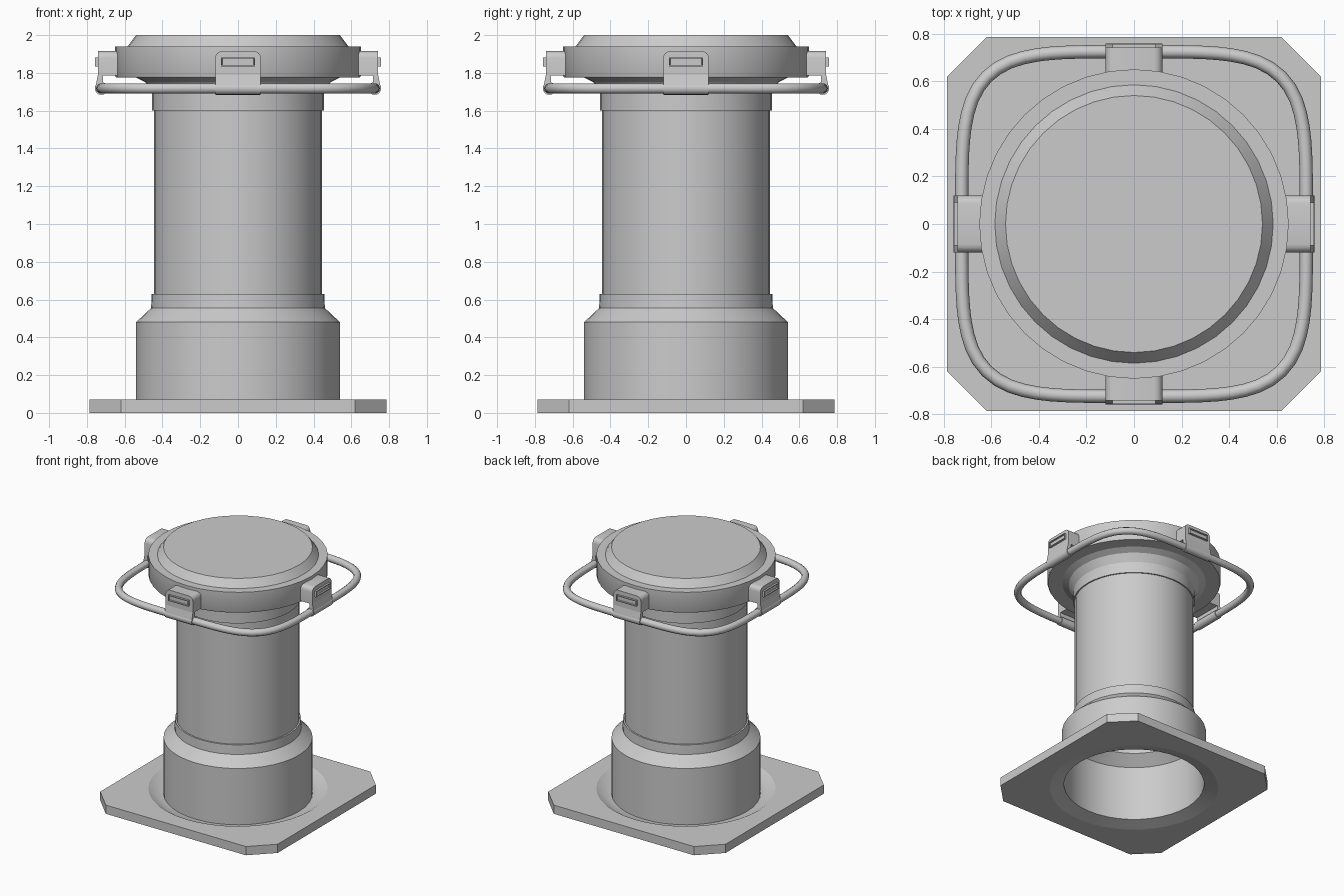
import bpy, bmesh, math
from mathutils import Matrix

if "Cube" in bpy.data.objects:
    bpy.data.objects.remove(bpy.data.objects["Cube"])

SEG = 40

def finish(bm, name, angle=30):
    bmesh.ops.remove_doubles(bm, verts=bm.verts, dist=1e-5)
    bmesh.ops.recalc_face_normals(bm, faces=bm.faces)
    me = bpy.data.meshes.new(name)
    bm.to_mesh(me)
    bm.free()
    ob = bpy.data.objects.new(name, me)
    bpy.context.collection.objects.link(ob)
    bpy.ops.object.select_all(action='DESELECT')
    ob.select_set(True)
    bpy.context.view_layer.objects.active = ob
    bpy.ops.object.shade_smooth_by_angle(angle=math.radians(angle))
    return ob

def lathe(name, profile):
    """Spin an (r, z) profile around the z axis."""
    bm = bmesh.new()
    vs = [bm.verts.new((r, 0, z)) for r, z in profile]
    es = [bm.edges.new(p) for p in zip(vs, vs[1:])]
    bmesh.ops.spin(bm, geom=vs + es, cent=(0, 0, 0), axis=(0, 0, 1),
                   angle=2 * math.pi, steps=SEG, use_duplicate=False)
    return finish(bm, name)

def loop(bm, pts):
    vs = [bm.verts.new(p) for p in pts]
    return vs, [bm.edges.new((vs[i], vs[(i + 1) % len(vs)])) for i in range(len(vs))]

# Base plate: chamfered square with a round opening
bm = bmesh.new()
a, c = 0.785, 0.62
octagon = [(a, -c), (a, c), (c, a), (-c, a), (-a, c), (-a, -c), (-c, -a), (c, -a)]
rims = []
for z, r in ((0, 0.63), (0.07, 0.65)):
    outer, e1 = loop(bm, [(x, y, z) for x, y in octagon])
    _, e2 = loop(bm, [(r * math.cos(2 * math.pi * i / SEG), r * math.sin(2 * math.pi * i / SEG), z)
                      for i in range(SEG)])
    bmesh.ops.triangle_fill(bm, edges=e1 + e2, use_beauty=True)
    rims.append(outer)
for i in range(8):
    j = (i + 1) % 8
    bm.faces.new((rims[0][i], rims[0][j], rims[1][j], rims[1][i]))
finish(bm, "base_plate")

# Hollow column: groove in the plate, foot, shoulder, tube, neck, then the inside
lathe("column", [(0.65, 0.07), (0.59, 0.035), (0.54, 0.03), (0.54, 0.48), (0.46, 0.555),
                 (0.457, 0.63), (0.445, 0.63), (0.445, 1.6), (0.455, 1.6), (0.455, 1.69),
                 (0.49, 1.75), (0.54, 1.776)])
lathe("column_inside", [(0.63, 0), (0.525, 0.028), (0.525, 0.475), (0.44, 0.55), (0.435, 1.76), (0, 1.76)])

# Lid
lathe("lid", [(0.435, 1.775), (0.645, 1.775), (0.65, 1.785), (0.65, 1.94), (0.585, 1.94),
              (0.54, 2.0), (0, 2.0)])

# Carrying ring: rounded square tube
N, POW, R = 96, 4.4, 0.724
curve = bpy.data.curves.new("carrying_ring", 'CURVE')
curve.dimensions = '3D'
curve.bevel_depth = 0.028
curve.bevel_resolution = 3
sp = curve.splines.new('POLY')
sp.points.add(N - 1)
for i, p in enumerate(sp.points):
    t = 2 * math.pi * i / N
    co, si = math.cos(t), math.sin(t)
    r = R / (abs(co) ** POW + abs(si) ** POW) ** (1 / POW)
    p.co = (r * co, r * si, 1.718, 1)
sp.use_cyclic_u = True
ring = bpy.data.objects.new("carrying_ring", curve)
bpy.context.collection.objects.link(ring)
bpy.ops.object.select_all(action='DESELECT')
ring.select_set(True)
bpy.context.view_layer.objects.active = ring
bpy.ops.object.convert(target='MESH')
bpy.ops.object.shade_smooth_by_angle(angle=math.radians(40))

def slab(bm, outline, axis, lo, hi):
    """Extrude an outline: axis 0 takes (y, z) pairs along x, axis 1 takes (x, z) along y."""
    def at(d, p):
        return (d, p[0], p[1]) if axis == 0 else (p[0], d, p[1])
    f = bm.faces.new([bm.verts.new(at(lo, p)) for p in outline])
    g = bmesh.ops.extrude_face_region(bm, geom=[f])["geom"]
    move = [0, 0, 0]
    move[axis] = hi - lo
    verts = [v for v in g if isinstance(v, bmesh.types.BMVert)]
    bmesh.ops.translate(bm, verts=verts, vec=move)
    return next(v for v in g if isinstance(v, bmesh.types.BMFace))

# Four clips holding the ring to the lid
for k, side in enumerate(("right", "back", "left", "front")):
    bm = bmesh.new()
    w = 0.12
    # block with rounded upper corners
    arc = [(w - 0.035 + 0.035 * math.cos(t), 1.88 + 0.035 * math.sin(t))
           for t in (math.radians(22.5 * i) for i in range(5))]
    outline = [(-w, 1.785), (w, 1.785)] + arc + [(-y, z) for y, z in reversed(arc)]
    slab(bm, outline, 0, 0.625, 0.742)
    # tongue down to the ring, and the sleeve round it
    slab(bm, [(0.715, 1.79), (0.742, 1.79), (0.755, 1.725), (0.715, 1.725)], 1, -w, w)
    sleeve = [(0.724 + 0.034 * math.cos(math.pi * i / 8), 1.718 + 0.034 * math.sin(math.pi * i / 8))
              for i in range(16)]
    slab(bm, sleeve, 1, -w, w)
    # raised frame with a recessed slot
    face = slab(bm, [(-0.09, 1.835), (0.09, 1.835), (0.09, 1.882), (-0.09, 1.882)], 0, 0.735, 0.757)
    bmesh.ops.inset_individual(bm, faces=[face], thickness=0.009)
    bmesh.ops.inset_individual(bm, faces=[face], thickness=0.0005)
    bmesh.ops.translate(bm, verts=face.verts, vec=(-0.012, 0, 0))
    bmesh.ops.rotate(bm, verts=bm.verts, cent=(0, 0, 0), matrix=Matrix.Rotation(k * math.pi / 2, 3, 'Z'))
    finish(bm, "clip_" + side)
